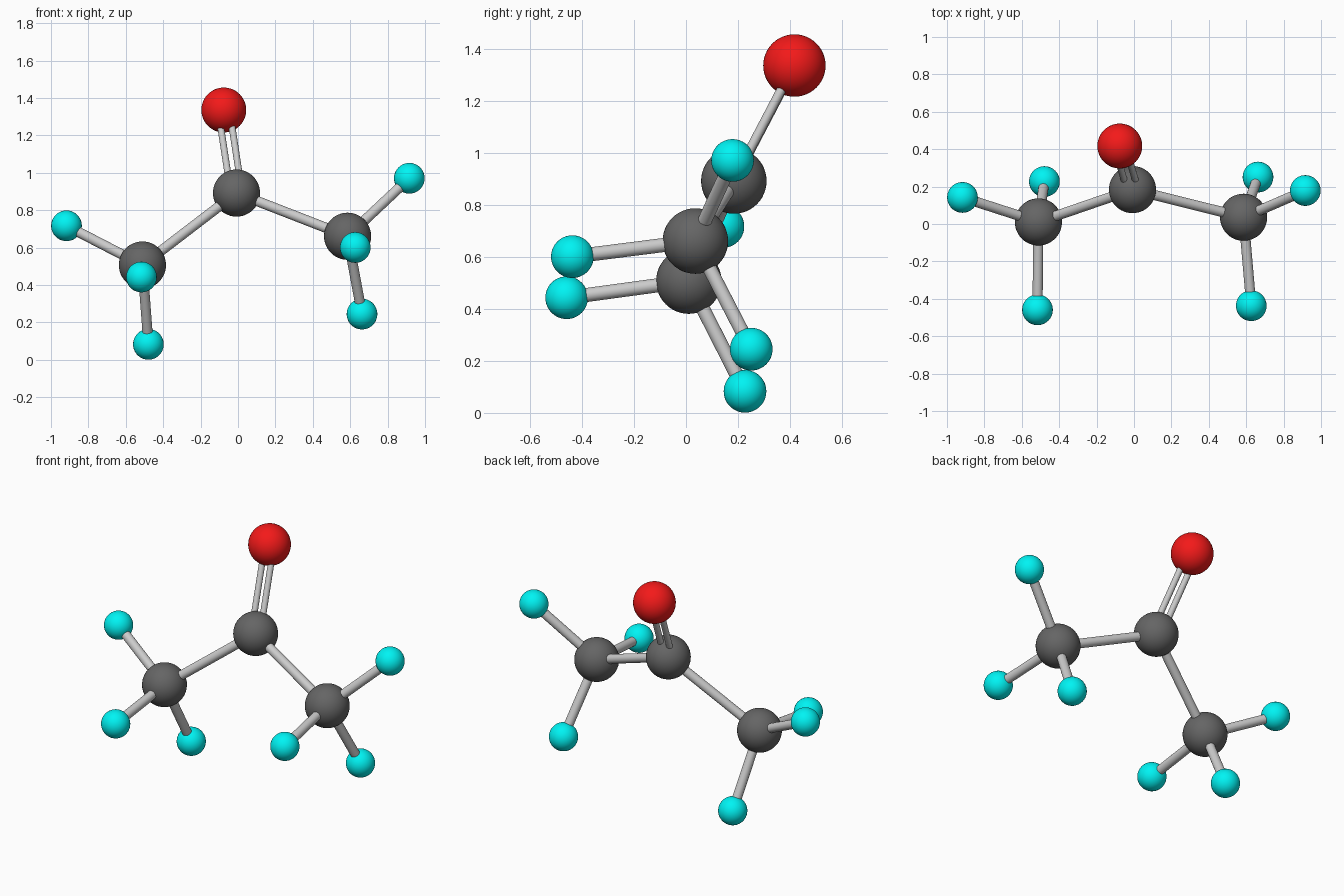
import bpy
from mathutils import Vector

if "Cube" in bpy.data.objects:
    bpy.data.objects.remove(bpy.data.objects["Cube"])


def material(name, rgb):
    m = bpy.data.materials.new(name)
    m.diffuse_color = (*rgb, 1)
    m.use_nodes = True
    m.node_tree.nodes["Principled BSDF"].inputs["Base Color"].default_value = m.diffuse_color
    return m


RED = material("red", (0.9, 0.01, 0.01))
CYAN = material("cyan", (0.0, 0.9, 0.9))
DARK = material("dark_grey", (0.13, 0.13, 0.13))


def ball(name, pos, radius, mat):
    bpy.ops.mesh.primitive_uv_sphere_add(segments=48, ring_count=24, radius=radius, location=pos)
    ob = bpy.context.object
    ob.name = name
    ob.data.materials.append(mat)
    bpy.ops.object.shade_smooth()


def rod(name, a, b, radius):
    d = b - a
    bpy.ops.mesh.primitive_cylinder_add(vertices=32, radius=radius, depth=d.length, location=(a + b) / 2)
    ob = bpy.context.object
    ob.name = name
    ob.rotation_mode = 'QUATERNION'
    ob.rotation_quaternion = d.to_track_quat('Z', 'Y')
    bpy.ops.object.shade_smooth_by_angle()


center = Vector((-0.008, 0.184, 0.892))
oxygen = Vector((-0.076, 0.417, 1.336))

# each side: carbon position and its three hydrogens
sides = {
    "left": (Vector((-0.511, 0.011, 0.507)),
             [(-0.917, 0.142, 0.717), (-0.516, -0.459, 0.443), (-0.479, 0.227, 0.083)]),
    "right": (Vector((0.586, 0.036, 0.661)),
              [(0.916, 0.179, 0.971), (0.627, -0.437, 0.601), (0.663, 0.251, 0.245)]),
}

# central carbon and oxygen
ball("central_carbon", center, 0.126, DARK)
ball("oxygen", oxygen, 0.12, RED)

# double bond, two thin rods side by side in the carbon plane
axis = (oxygen - center).normalized()
across = sides["right"][0] - sides["left"][0]
across = (across - axis * across.dot(axis)).normalized() * 0.03
for i, s in enumerate((-1, 1)):
    rod(f"double_bond_{i + 1}", center + s * across, oxygen + s * across, 0.018)

# side groups
for side, (carbon, hydrogens) in sides.items():
    ball(f"{side}_carbon", carbon, 0.126, DARK)
    rod(f"{side}_carbon_bond", center, carbon, 0.027)
    for i, h in enumerate(hydrogens):
        ball(f"{side}_hydrogen_{i + 1}", h, 0.082, CYAN)
        rod(f"{side}_hydrogen_bond_{i + 1}", carbon, Vector(h), 0.027)
